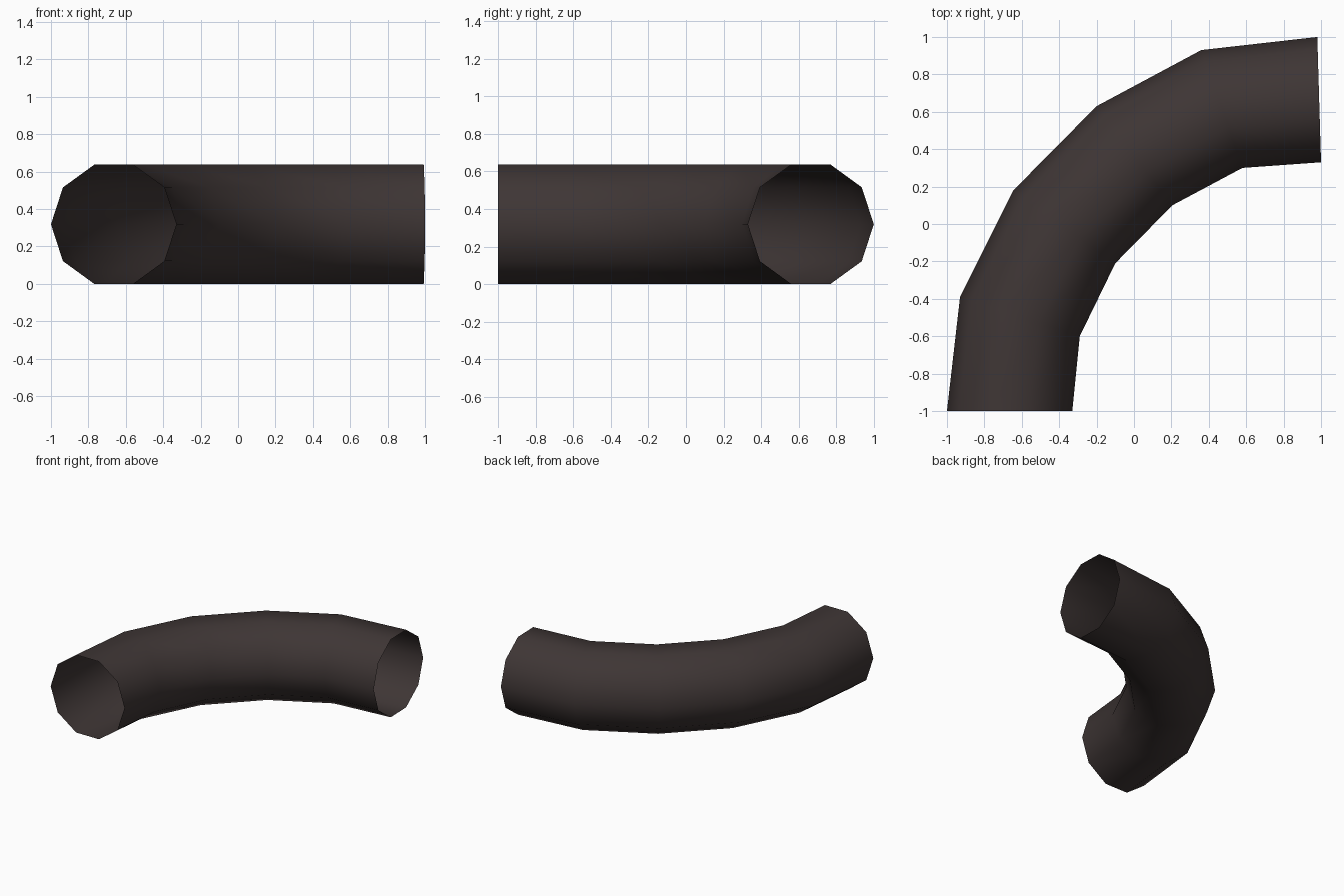
import bpy, bmesh, math
from mathutils import Vector

if "Cube" in bpy.data.objects:
    bpy.data.objects.remove(bpy.data.objects["Cube"])

SIDES = 10
RADIUS = 0.335                                   # cross-section radius
HALF_H = RADIUS * math.cos(math.pi / SIDES)      # flat side rests on the ground

# Mitred joints of the bend: (outer corner, inner corner) in plan view
JOINTS = [
    ((-1.00, -1.00), (-0.33, -1.00)),
    ((-0.93, -0.39), (-0.29, -0.60)),
    ((-0.645, 0.18), (-0.10, -0.21)),
    ((-0.20, 0.63), (0.205, 0.10)),
    ((0.36, 0.93), (0.58, 0.30)),
    ((0.98, 1.00), (1.00, 0.33)),
]

# Rubber colour
mat = bpy.data.materials.new("dark brown rubber")
mat.diffuse_color = (0.048, 0.036, 0.035, 1)
mat.use_nodes = True
mat.node_tree.nodes["Principled BSDF"].inputs["Base Color"].default_value = mat.diffuse_color

# Open curved pipe: one ten-sided ring per joint, bridged with quads
bm = bmesh.new()
rings = []
for outer, inner in JOINTS:
    o, i = Vector((*outer, HALF_H)), Vector((*inner, HALF_H))
    centre, arm = (o + i) / 2, (o - i) / 2
    rings.append([
        bm.verts.new(centre + arm * math.cos(a) + Vector((0, 0, RADIUS * math.sin(a))))
        for a in (2 * math.pi * k / SIDES for k in range(SIDES))
    ])
for r0, r1 in zip(rings, rings[1:]):
    for k in range(SIDES):
        n = (k + 1) % SIDES
        f = bm.faces.new((r0[k], r1[k], r1[n], r0[n]))
        f.smooth = True

# Make the faces point outward (the first face lies on the outer side of the bend)
bm.faces.ensure_lookup_table()
bm.normal_update()
if bm.faces[0].normal.x > 0:
    bmesh.ops.reverse_faces(bm, faces=bm.faces[:])

mesh = bpy.data.meshes.new("curved_pipe")
bm.to_mesh(mesh)
bm.free()
mesh.materials.append(mat)
pipe = bpy.data.objects.new("curved_pipe", mesh)
bpy.context.collection.objects.link(pipe)
